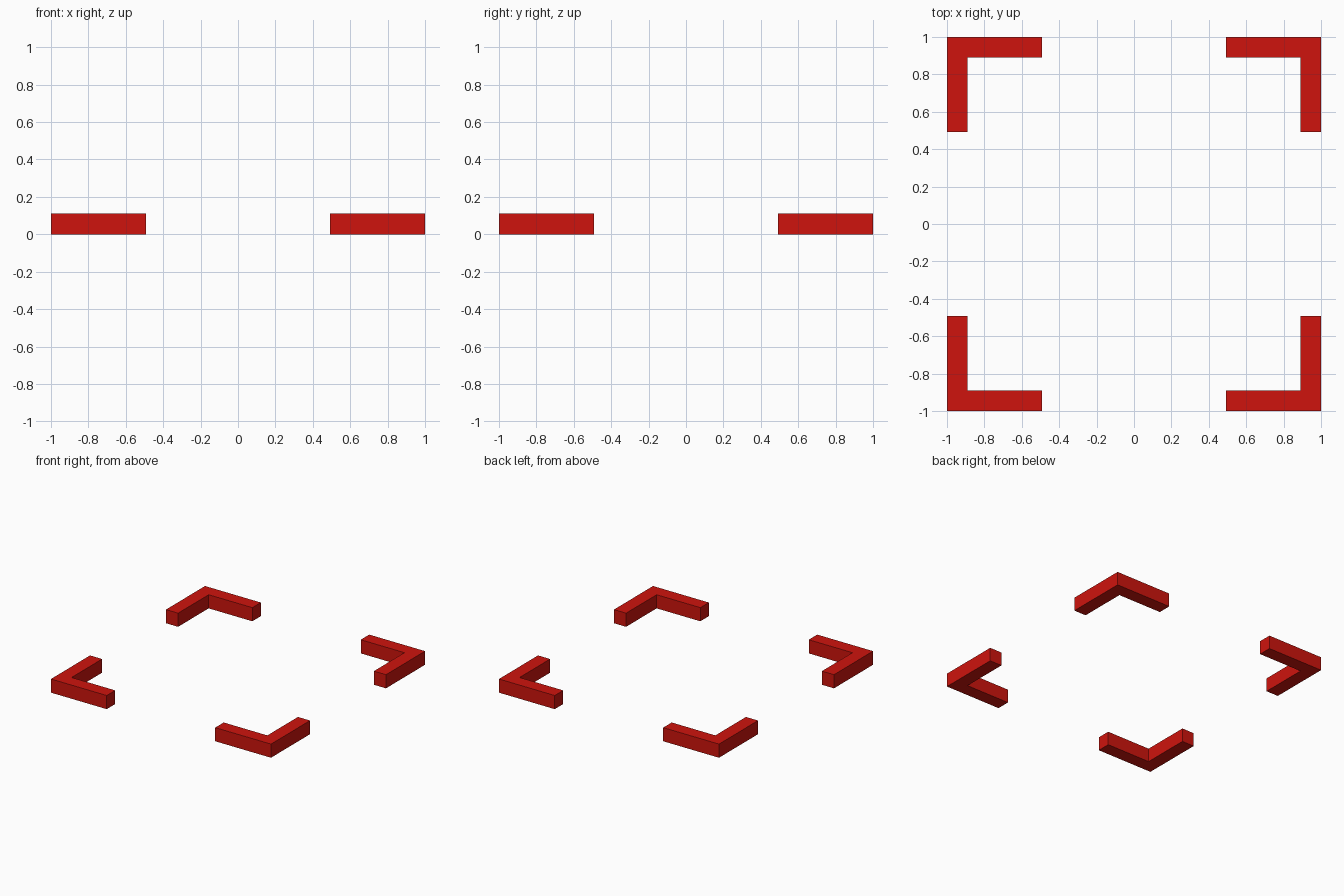
import bpy, bmesh

if "Cube" in bpy.data.objects:
    bpy.data.objects.remove(bpy.data.objects["Cube"])

OUTER, INNER, END, HEIGHT = 1.0, 0.89, 0.493, 0.112

red = bpy.data.materials.new("red")
red.diffuse_color = (0.62, 0.007, 0.004, 1)
red.use_nodes = True
red.node_tree.nodes["Principled BSDF"].inputs["Base Color"].default_value = red.diffuse_color

# L-shaped outline of one corner bracket, in the +x +y quadrant
PROFILE = [(END, INNER), (INNER, INNER), (INNER, END),
           (OUTER, END), (OUTER, OUTER), (END, OUTER)]


def corner_bracket(name, sx, sy):
    bm = bmesh.new()
    face = bm.faces.new([bm.verts.new((x * sx, y * sy, 0)) for x, y in PROFILE])
    top = bmesh.ops.extrude_face_region(bm, geom=[face])["geom"]
    bmesh.ops.translate(bm, vec=(0, 0, HEIGHT),
                        verts=[g for g in top if isinstance(g, bmesh.types.BMVert)])
    bmesh.ops.recalc_face_normals(bm, faces=bm.faces)
    mesh = bpy.data.meshes.new(name)
    bm.to_mesh(mesh)
    bm.free()
    mesh.materials.append(red)
    bpy.context.collection.objects.link(bpy.data.objects.new(name, mesh))


# One bracket per corner
for side, sx in (("left", -1), ("right", 1)):
    for end, sy in (("front", -1), ("back", 1)):
        corner_bracket(f"corner_bracket_{end}_{side}", sx, sy)
